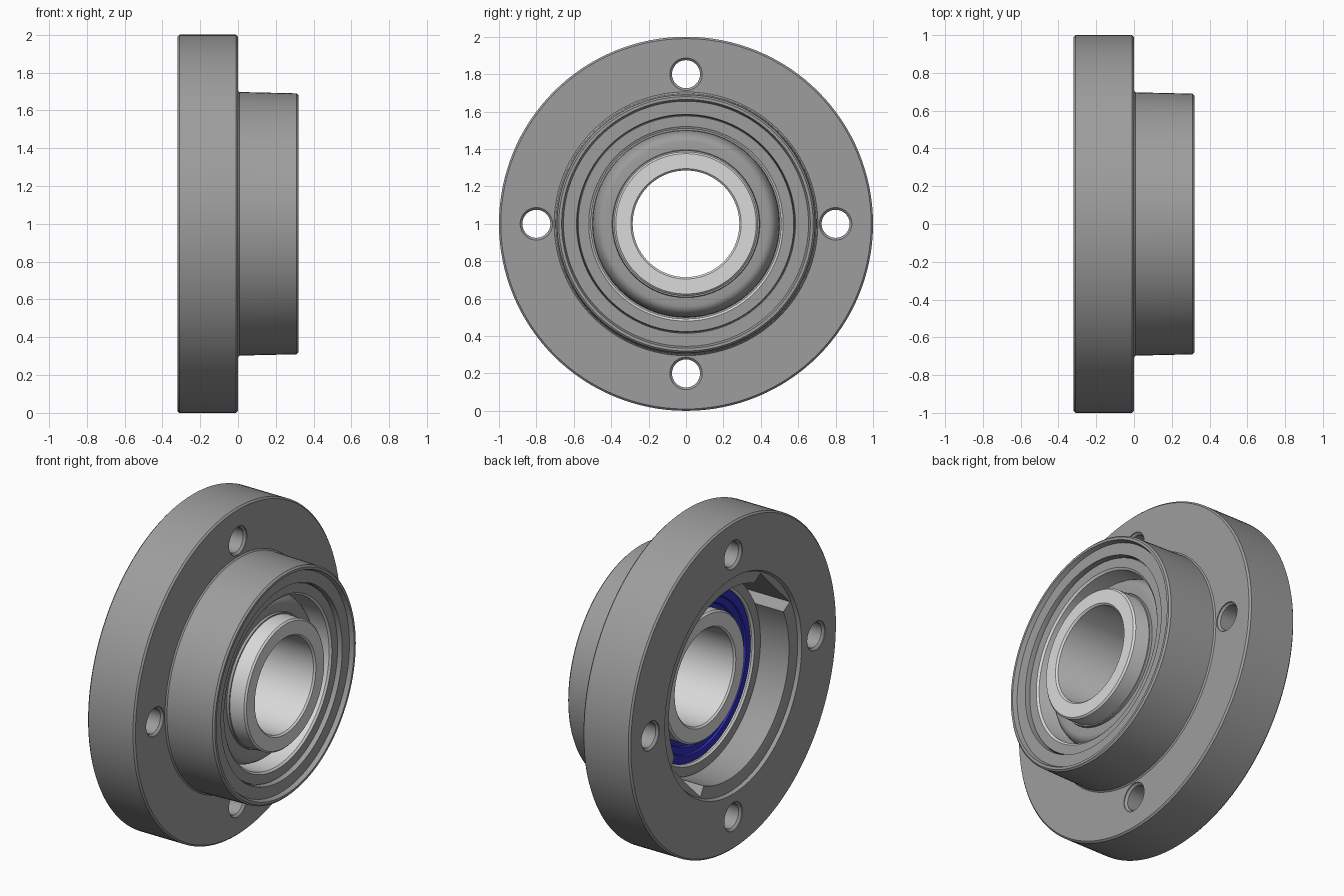
import bpy, bmesh, math
from mathutils import Matrix, Vector

cube = bpy.data.objects.get("Cube")
if cube:
    bpy.data.objects.remove(cube, do_unlink=True)

CENTRE = Vector((0, 0, 1))
SEAT_X, SEAT_R = 0.085, 0.605          # ball-shaped seat


def material(name, colour):
    m = bpy.data.materials.new(name)
    m.use_nodes = True
    rgba = (*colour, 1)
    m.diffuse_color = rgba
    m.node_tree.nodes["Principled BSDF"].inputs["Base Color"].default_value = rgba
    return m


cast_grey = material("cast grey", (0.34, 0.34, 0.34))
light_steel = material("light steel", (0.7, 0.7, 0.7))
seal_blue = material("seal blue", (0.03, 0.03, 0.5))


def make_object(name, bm, *mats):
    bmesh.ops.recalc_face_normals(bm, faces=bm.faces)
    mesh = bpy.data.meshes.new(name)
    bm.to_mesh(mesh)
    bm.free()
    ob = bpy.data.objects.new(name, mesh)
    bpy.context.collection.objects.link(ob)
    for m in mats:
        mesh.materials.append(m)
    return ob


def lathe(name, profile, *mats, centre=CENTRE, steps=128):
    """Turn a closed (x, radius) profile about the x direction."""
    bm = bmesh.new()
    verts = [bm.verts.new((x, centre.y, centre.z + r)) for x, r in profile]
    edges = [bm.edges.new((a, b)) for a, b in zip(verts, verts[1:] + verts[:1])]
    bmesh.ops.spin(bm, geom=verts + edges, cent=centre, axis=(1, 0, 0),
                   angle=math.tau, steps=steps, use_merge=True)
    bmesh.ops.remove_doubles(bm, verts=bm.verts, dist=1e-5)
    bmesh.ops.dissolve_degenerate(bm, edges=bm.edges, dist=1e-6)
    return make_object(name, bm, *mats)


def seat_arc(x0, x1, n=8):
    xs = [x0 + (x1 - x0) * i / n for i in range(n + 1)]
    return [(x, math.sqrt(SEAT_R ** 2 - (x - SEAT_X) ** 2)) for x in xs]


def smooth(ob, degrees=25):
    bpy.ops.object.select_all(action='DESELECT')
    ob.select_set(True)
    bpy.context.view_layer.objects.active = ob
    bpy.ops.object.shade_smooth_by_angle(angle=math.radians(degrees))


def cut(ob, cutter):
    cutter.hide_render = True
    mod = ob.modifiers.new("cut", 'BOOLEAN')
    mod.operation, mod.solver, mod.object = 'DIFFERENCE', 'EXACT', cutter
    bpy.context.view_layer.objects.active = ob
    bpy.ops.object.modifier_apply(modifier=mod.name)
    bpy.data.objects.remove(cutter, do_unlink=True)


# Flange and boss in one casting, with a hollow ball seat
housing = lathe("flange_housing", [
    (-0.32, 0.66), (-0.32, 0.99), (-0.31, 1.0), (-0.01, 1.0), (0, 0.99),
    (0, 0.705), (0.008, 0.697), (0.31, 0.69), (0.32, 0.68),
    (0.32, 0.665), (0.295, 0.655), (0.295, 0.585), (0.265, 0.58)]
    + seat_arc(0.25, -0.08)
    + [(-0.1, 0.58), (-0.29, 0.58), (-0.3, 0.635), (-0.3, 0.65)], cast_grey)

# Four bolt holes with chamfered mouths
for i in range(4):
    a = i * math.pi / 2
    centre = CENTRE + 0.8 * Vector((0, math.cos(a), math.sin(a)))
    cut(housing, lathe("hole_cutter", [
        (-0.35, 0), (-0.35, 0.087), (-0.315, 0.087), (-0.303, 0.075),
        (-0.017, 0.075), (-0.005, 0.087), (0.03, 0.087), (0.03, 0)],
        centre=centre, steps=40))

# Diagonal loading slot through the rear of the seat
bm = bmesh.new()
bmesh.ops.create_cube(bm, size=1, matrix=Matrix.Translation((-0.14, 0, 1))
                      @ Matrix.Rotation(math.radians(45), 4, 'X')
                      @ Matrix.Diagonal((0.45, 0.4, 1.22, 1)))
cut(housing, make_object("slot_cutter", bm))
smooth(housing)

# Bearing outer ring: grey ball outside, light bore
outer = lathe("bearing_outer_ring",
              seat_arc(-0.1, 0.27) + [(0.27, 0.52), (0.26, 0.508),
                                      (-0.09, 0.508), (-0.1, 0.52)],
              cast_grey, light_steel)
for p in outer.data.polygons:
    c = p.center - CENTRE
    p.material_index = int(math.hypot(c.y, c.z) < 0.516)
smooth(outer)

# Bearing inner ring around the shaft bore
smooth(lathe("bearing_inner_ring", [
    (-0.13, 0.295), (-0.13, 0.375), (-0.12, 0.385), (0.31, 0.385),
    (0.32, 0.375), (0.32, 0.295), (0.31, 0.285), (-0.12, 0.285)], light_steel))

# Front shield with a rounded shoulder
shoulder = [(0.1 + 0.1 * math.sin(t), 0.44 + 0.06 * math.cos(t))
            for t in [i * math.pi / 12 for i in range(7)]]
smooth(lathe("front_shield", [(0.05, 0.385), (0.05, 0.509), (0.1, 0.509)]
             + shoulder + [(0.2, 0.395), (0.215, 0.392), (0.215, 0.385)], cast_grey))

# Rear seal with a shallow stepped face
smooth(lathe("rear_seal", [
    (0, 0.385), (-0.06, 0.385), (-0.06, 0.41), (-0.075, 0.415), (-0.075, 0.455),
    (-0.085, 0.46), (-0.085, 0.5), (-0.08, 0.509), (0, 0.509)], seal_blue))
